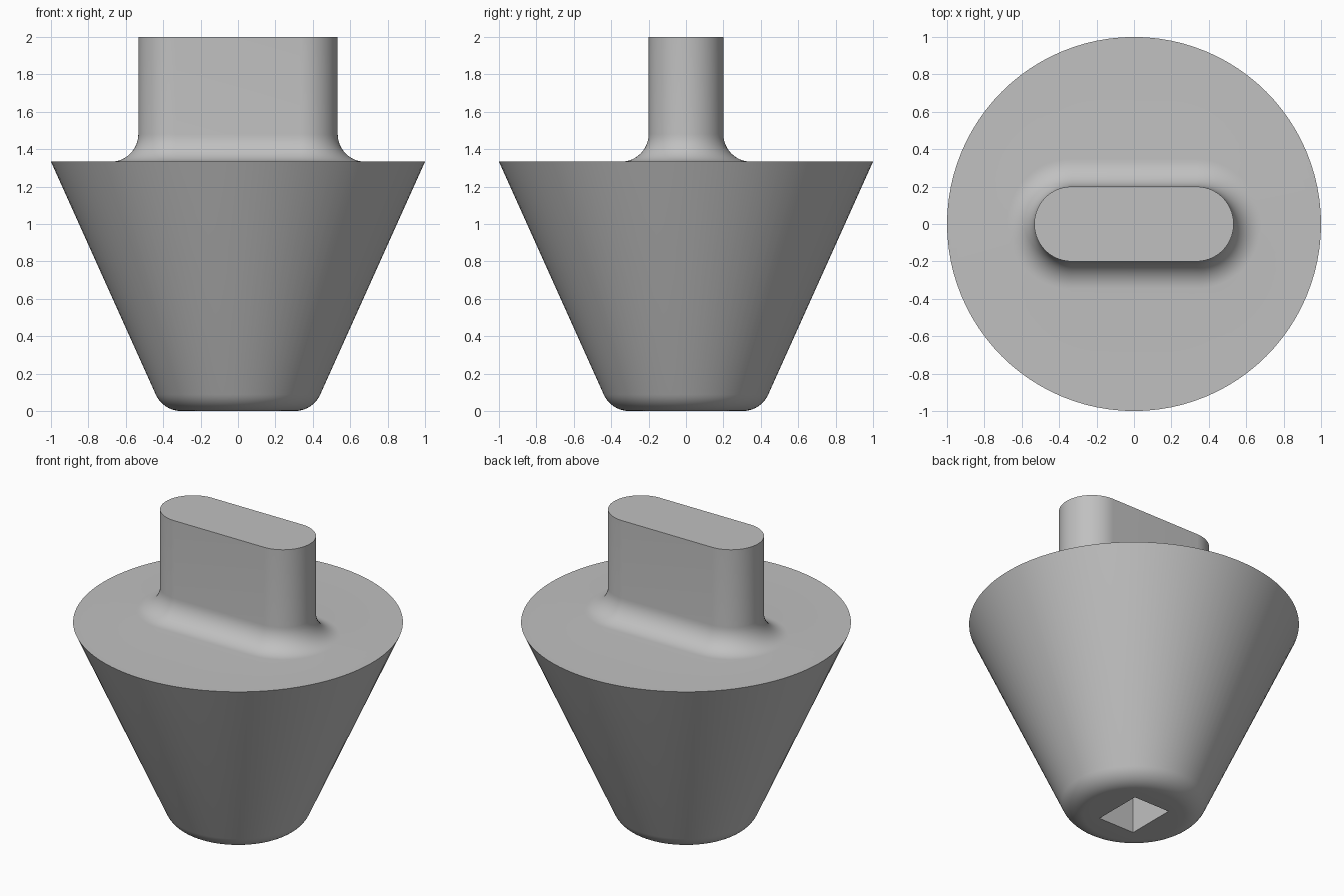
import bpy, bmesh, math

if "Cube" in bpy.data.objects:
    bpy.data.objects.remove(bpy.data.objects["Cube"])

STEPS = 48            # segments per half turn
TOP = 4 / 3           # height of the cone's flat top


def ring(bm, half, r, z):
    """Stadium loop: two half circles of radius r, centres at x = +-half."""
    verts = []
    for side in (0, 1):
        for i in range(STEPS + 1):
            if half == 0 and i == STEPS:
                continue                      # plain circle: skip doubled point
            a = -math.pi / 2 + math.pi * i / STEPS + math.pi * side
            cx = -half if side else half
            verts.append(bm.verts.new((cx + r * math.cos(a), r * math.sin(a), z)))
    return verts


def close(loop):
    return list(zip(loop, loop[1:] + loop[:1]))


def skin(bm, a, b):
    for (p, q), (s, t) in zip(close(a), close(b)):
        bm.faces.new((p, q, t, s))


def fill_between(bm, outer, inner):
    edges = []
    for loop in (outer, inner):
        for p, q in close(loop):
            edges.append(bm.edges.get((p, q)) or bm.edges.new((p, q)))
    bmesh.ops.triangle_fill(bm, use_beauty=True, use_dissolve=False, edges=edges)


bm = bmesh.new()

# Cone body with a rounded lower edge
R, base = 0.15, 0.40
lean = math.atan2(1 - base, TOP)
flat = base - R * math.tan((math.pi / 2 - lean) / 2)
cone = []
for i in range(11):
    a = (math.pi / 2 - lean) * i / 10
    cone.append(ring(bm, 0, flat + R * math.sin(a), R - R * math.cos(a)))
cone.append(ring(bm, 0, 1.0, TOP))
for a, b in zip(cone, cone[1:]):
    skin(bm, a, b)

# Flat grip bar with a fillet at its foot
half, r, f = 0.333, 0.2, 0.147
grip = []
for i in range(13):
    a = math.pi / 2 * i / 12
    grip.append(ring(bm, half, r + f - f * math.sin(a), TOP + f - f * math.cos(a)))
grip.append(ring(bm, half, r, 2.0))
for a, b in zip(grip, grip[1:]):
    skin(bm, a, b)
bm.faces.new(grip[-1])
fill_between(bm, cone[-1], grip[0])

# Rectangular socket in the underside
sx, sy, depth = 0.133, 0.167, 0.667
mouth, end = [[bm.verts.new((x * sx, y * sy, z))
               for x, y in ((-1, -1), (1, -1), (1, 1), (-1, 1))]
              for z in (0, depth)]
skin(bm, mouth, end)
bm.faces.new(end)
fill_between(bm, cone[0], mouth)

bmesh.ops.recalc_face_normals(bm, faces=bm.faces)
mesh = bpy.data.meshes.new("cone_knob")
bm.to_mesh(mesh)
bm.free()

knob = bpy.data.objects.new("cone_knob", mesh)
bpy.context.collection.objects.link(knob)
grey = bpy.data.materials.new("light grey")
grey.diffuse_color = (0.53, 0.53, 0.53, 1)
grey.use_nodes = True
grey.node_tree.nodes["Principled BSDF"].inputs["Base Color"].default_value = grey.diffuse_color
mesh.materials.append(grey)

bpy.context.view_layer.objects.active = knob
knob.select_set(True)
bpy.ops.object.shade_smooth_by_angle(angle=math.radians(30))
